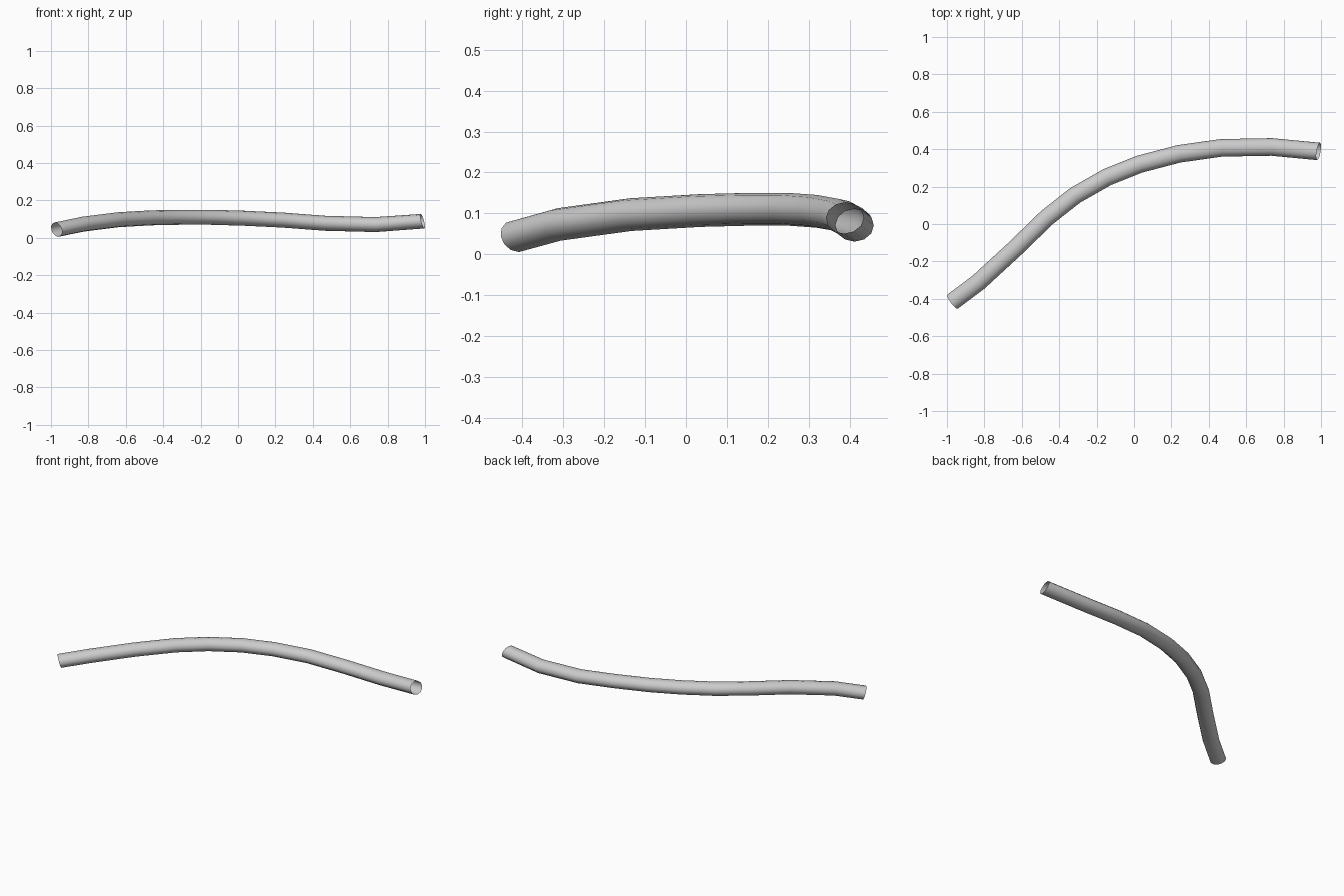
import bpy, bmesh, math
from mathutils import Vector

if "Cube" in bpy.data.objects:
    bpy.data.objects.remove(bpy.data.objects["Cube"])

SIDES = 12
RADIUS_SIDE, RADIUS_UP = 0.047, 0.040

# Centre line of the bent tube
path = [Vector(p) for p in (
    (-0.970, -0.415, 0.044), (-0.830, -0.310, 0.073), (-0.640, -0.135, 0.097),
    (-0.465, 0.035, 0.107), (-0.315, 0.153, 0.110), (-0.145, 0.250, 0.110),
    (0.030, 0.320, 0.105), (0.240, 0.375, 0.095), (0.465, 0.407, 0.078),
    (0.735, 0.412, 0.071), (0.987, 0.388, 0.089))]
start_dir = Vector((0.14, 0.105, 0.05))
end_dir = Vector((1.0, -0.17, 0.28))


def direction(i):
    if i == 0:
        return start_dir.normalized()
    if i == len(path) - 1:
        return end_dir.normalized()
    a = (path[i] - path[i - 1]).normalized()
    b = (path[i + 1] - path[i]).normalized()
    return (a + b).normalized()


# Slightly flattened round section swept along the path, open at both ends
bm = bmesh.new()
rings = []
for i, centre in enumerate(path):
    t = direction(i)
    side = t.cross(Vector((0, 0, 1))).normalized()
    up = side.cross(t)
    ring = []
    for k in range(SIDES):
        a = math.tau * k / SIDES
        offset = side * RADIUS_SIDE * math.cos(a) + up * RADIUS_UP * math.sin(a)
        ring.append(bm.verts.new(centre + offset))
    rings.append(ring)

for r0, r1 in zip(rings, rings[1:]):
    for k in range(SIDES):
        n = (k + 1) % SIDES
        face = bm.faces.new((r0[k], r0[n], r1[n], r1[k]))
        face.smooth = True
bm.normal_update()
f = next(iter(bm.faces))
if f.normal.dot(f.calc_center_median() - (path[0] + path[1]) / 2) < 0:
    bmesh.ops.reverse_faces(bm, faces=bm.faces[:])

mesh = bpy.data.meshes.new("bent_tube")
bm.to_mesh(mesh)
bm.free()
tube = bpy.data.objects.new("bent_tube", mesh)
bpy.context.collection.objects.link(tube)
